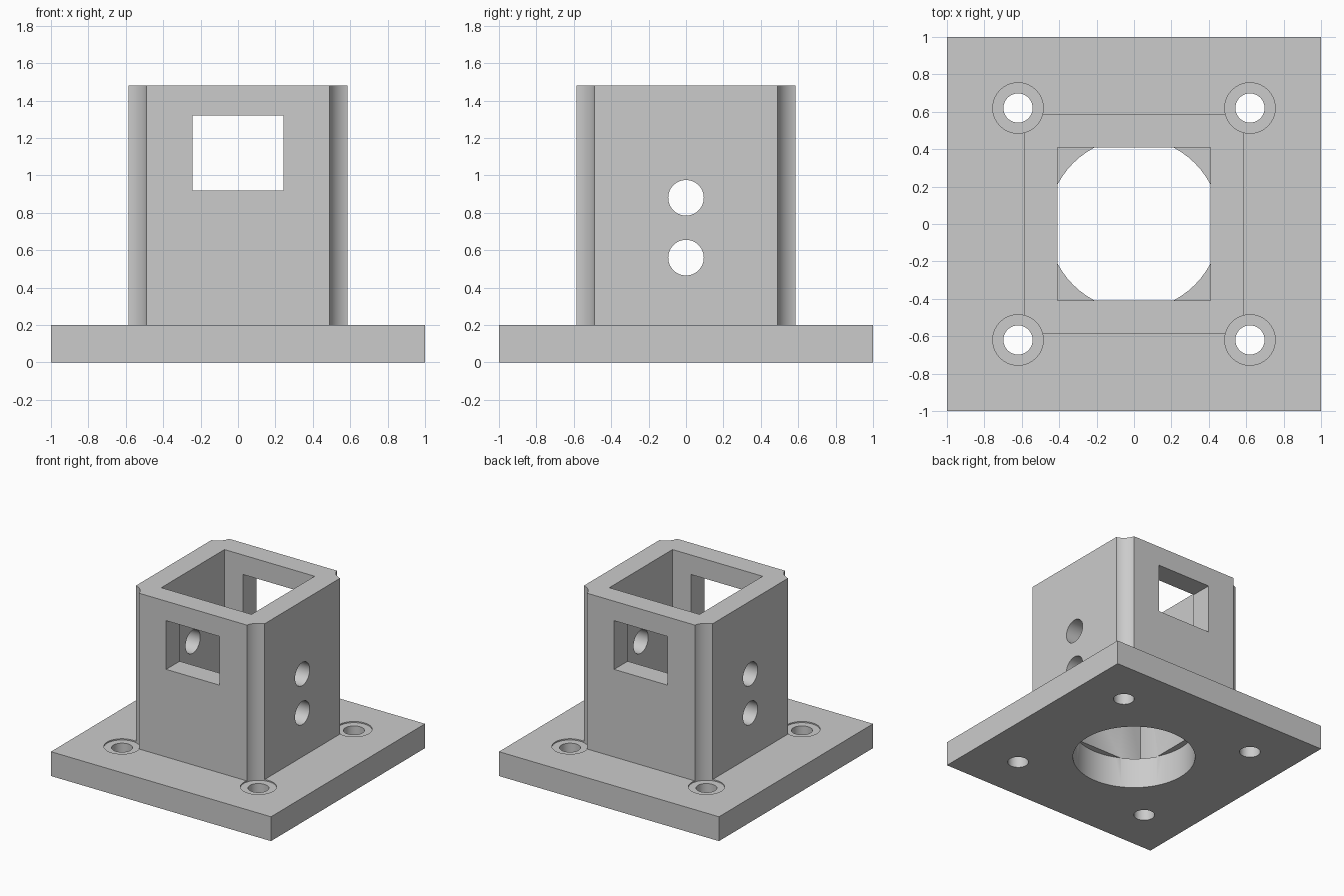
import bpy
import math

if "Cube" in bpy.data.objects:
    bpy.data.objects.remove(bpy.data.objects["Cube"], do_unlink=True)

PLATE_TOP = 0.2
TOP = 1.48
BOLT = 0.62

# Single grey material
grey = bpy.data.materials.new("light_grey")
colour = (0.6, 0.6, 0.6, 1)
grey.use_nodes = True
grey.diffuse_color = colour
grey.node_tree.nodes["Principled BSDF"].inputs["Base Color"].default_value = colour


def box(name, low, high):
    centre = [(a + b) / 2 for a, b in zip(low, high)]
    bpy.ops.mesh.primitive_cube_add(size=1, location=centre)
    ob = bpy.context.object
    ob.name = name
    ob.scale = [b - a for a, b in zip(low, high)]
    bpy.ops.object.transform_apply(location=True, rotation=True, scale=True)
    return ob


def rod(name, radius, length, centre, along_x=False):
    bpy.ops.mesh.primitive_cylinder_add(
        vertices=64, radius=radius, depth=length, location=centre,
        rotation=(0, math.pi / 2 if along_x else 0, 0))
    ob = bpy.context.object
    ob.name = name
    bpy.ops.object.transform_apply(location=True, rotation=True, scale=True)
    return ob


def upright(name, radius, x, y, bottom, top):
    return rod(name, radius, top - bottom, (x, y, (bottom + top) / 2))


def combine(target, tool, operation="DIFFERENCE"):
    tool.hide_render = True
    mod = target.modifiers.new(tool.name, "BOOLEAN")
    mod.operation = operation
    mod.solver = "EXACT"
    mod.object = tool
    bpy.context.view_layer.objects.active = target
    bpy.ops.object.modifier_apply(modifier=mod.name)
    bpy.data.objects.remove(tool, do_unlink=True)


# Square base plate with the upright socket joined on
mount = box("socket_mount", (-1, -1, 0), (1, 1, PLATE_TOP))
combine(mount, box("socket", (-0.585, -0.585, 0.1), (0.585, 0.585, TOP)), "UNION")

# Square pocket above a round bore
combine(mount, box("pocket", (-0.41, -0.41, 0.25), (0.41, 0.41, 2)))
combine(mount, upright("bore", 0.46, 0, 0, -0.1, 0.252))

# Bolt holes, with screw-head clearance that also flutes the socket corners
for x in (-BOLT, BOLT):
    for y in (-BOLT, BOLT):
        combine(mount, upright("head_clearance", 0.135, x, y, PLATE_TOP - 0.01, 2))
        combine(mount, upright("bolt_hole", 0.078, x, y, -0.1, 0.5))

# Window through front and back
combine(mount, box("window", (-0.243, -1, 0.92), (0.243, 1, 1.32)))

# Two cross holes through the sides
for z in (0.56, 0.88):
    combine(mount, rod("cross_hole", 0.095, 2, (0, 0, z), along_x=True))

# Finish
mount.data.materials.clear()
mount.data.materials.append(grey)
for face in mount.data.polygons:
    face.material_index = 0
bpy.ops.object.select_all(action="DESELECT")
mount.select_set(True)
bpy.context.view_layer.objects.active = mount
bpy.ops.object.shade_smooth_by_angle(angle=math.radians(30))
